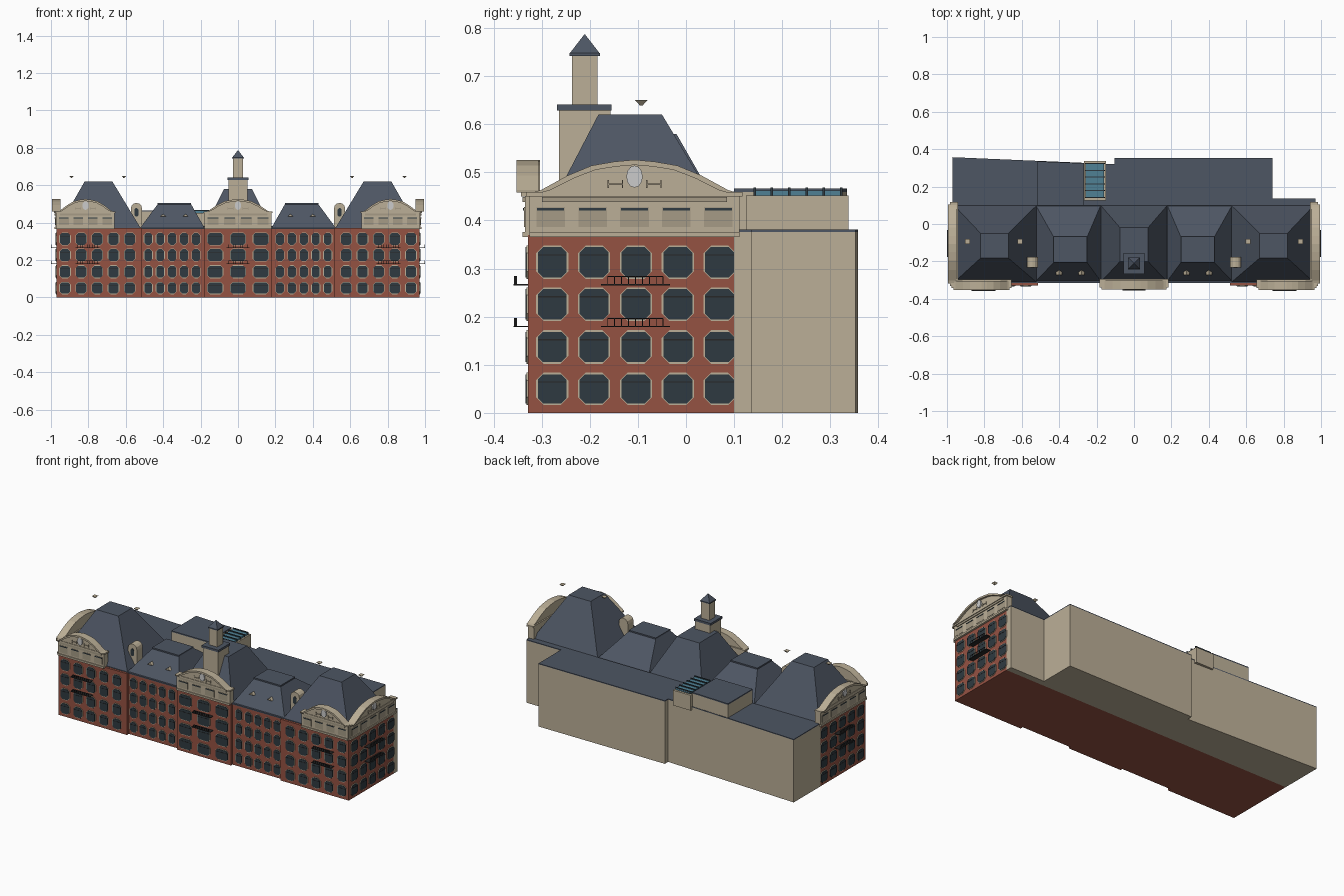
import bpy, bmesh, math

if "Cube" in bpy.data.objects:
    bpy.data.objects.remove(bpy.data.objects["Cube"])

COL = {
    "brick": (0.30, 0.085, 0.055, 1), "stone": (0.50, 0.43, 0.31, 1),
    "panel": (0.38, 0.33, 0.24, 1), "slate": (0.075, 0.092, 0.125, 1),
    "glass": (0.028, 0.042, 0.052, 1), "iron": (0.02, 0.02, 0.02, 1),
    "skylight": (0.08, 0.22, 0.30, 1), "dial": (0.65, 0.65, 0.62, 1)}
MATS = {}
for key, c in COL.items():
    MATS[key] = bpy.data.materials.new(key)
    MATS[key].diffuse_color = c
PARTS = {}


def part(name, mat):
    if name not in PARTS:
        PARTS[name] = (bmesh.new(), mat)
    return PARTS[name][0]


def loft(name, mat, a, b):
    """Closed solid between two equal loops of 3D points."""
    bm = part(name, mat)
    va, vb = [bm.verts.new(p) for p in a], [bm.verts.new(p) for p in b]
    n = len(va)
    fs = [bm.faces.new(va), bm.faces.new(vb)]
    fs += [bm.faces.new((va[i], va[(i + 1) % n], vb[(i + 1) % n], vb[i])) for i in range(n)]
    bmesh.ops.recalc_face_normals(bm, faces=fs)


def rect(x0, x1, y0, y1):
    return [(x0, y0), (x1, y0), (x1, y1), (x0, y1)]


def frustum(name, mat, base, z0, top, z1):
    loft(name, mat, [(x, y, z0) for x, y in rect(*base)], [(x, y, z1) for x, y in rect(*top)])


def box(name, mat, x0, x1, y0, y1, z0, z1):
    frustum(name, mat, (x0, x1, y0, y1), z0, (x0, x1, y0, y1), z1)


def slab(name, mat, outline, z0, z1):
    loft(name, mat, [(x, y, z0) for x, y in outline], [(x, y, z1) for x, y in outline])


# Facade frames: (u along the wall, v up, d outward) -> world
def front(plane):
    return lambda u, v, d: (u, plane - d, v)


def side(s):
    return lambda u, v, d: (s * (0.97 + d), u, v)


def relief(name, mat, F, pts, d0, d1):
    loft(name, mat, [F(u, v, d0) for u, v in pts], [F(u, v, d1) for u, v in pts])


def octagon(u, v, w, h, c):
    w, h = w / 2, h / 2
    return [(u - w + c, v - h), (u + w - c, v - h), (u + w, v - h + c), (u + w, v + h - c),
            (u + w - c, v + h), (u - w + c, v + h), (u - w, v + h - c), (u - w, v - h + c)]


ROWS = [(0.05, 0.060), (0.137, 0.063), (0.226, 0.063), (0.313, 0.063)]


def windows(F, us, w):
    for u in us:
        for v, h in ROWS:
            relief("window_frames", "stone", F, octagon(u, v, w + 0.007, h + 0.007, 0.016), -0.004, 0.003)
            relief("window_glass", "glass", F, octagon(u, v, w, h, 0.011), -0.004, 0.005)
            relief("window_transoms", "iron", F, rect(u - w / 2, u + w / 2, v + h * .22, v + h * .26), 0, 0.006)


def gable(F, c, hw, cols):
    # Attic storey, cornice and curved pediment
    relief("attic_walls", "stone", F, rect(c - hw, c + hw, 0.365, 0.452), -0.03, 0.007)
    relief("attic_sills", "stone", F, rect(c - hw, c + hw, 0.365, 0.376), 0, 0.012)
    relief("cornices", "stone", F, rect(c - hw - .006, c + hw + .006, 0.45, 0.459), -0.03, 0.015)
    relief("cornice_band", "panel", F, rect(c - hw * .88, c + hw * .88, 0.438, 0.449), 0, 0.012)
    step = 2 * hw / cols
    for i in range(cols):
        u = c - hw + step * (i + .5)
        relief("attic_panels", "panel", F, rect(u - step * .34, u + step * .34, 0.386, 0.428), 0, 0.009)
        relief("attic_slots", "glass", F, rect(u - step * .32, u + step * .32, 0.421, 0.426), 0, 0.011)
    prof = [(-1, .458), (-.92, .463), (-.66, .493), (-.42, .514), (-.2, .522), (0, .526)]
    arch = prof + [(-t, v) for t, v in prof[-2::-1]]
    outer = [(c + t * hw * .97, v) for t, v in arch]
    relief("pediments", "stone", F, outer, -0.022, 0.012)
    inner = [(c + t * hw * .88, .458 + (v - .458) * .84) for t, v in arch]
    # Projecting curved rim, one segment at a time
    for i in range(len(arch) - 1):
        relief("pediment_rims", "stone", F, [outer[i], outer[i + 1], inner[i + 1], inner[i]], 0, 0.024)
    # Round medallion with flanking bars
    disc = [(c + .017 * math.cos(a * math.pi / 6), .491 + .023 * math.sin(a * math.pi / 6)) for a in range(12)]
    relief("medallions", "dial", F, disc, 0, 0.02)
    for s in (-1, 1):
        a, b = sorted((c + s * .025, c + s * .055))
        relief("pediment_bars", "panel", F, rect(a, b, .474, .477), 0, .016)
        for e in (a, b):
            relief("pediment_bars", "panel", F, rect(e - .0015, e + .0015, .467, .484), 0, .016)


def balcony(F, c, hw, z):
    relief("balcony_floors", "iron", F, rect(c - hw, c + hw, z, z + .003), 0, .03)
    relief("balcony_rails", "iron", F, rect(c - hw * .8, c + hw * .8, z + .017, z + .019), .026, .029)
    for i in range(9):
        u = c - hw * .8 + hw * .2 * i
        relief("balcony_rails", "iron", F, rect(u - .001, u + .001, z, z + .018), .026, .029)


# Brick body: end pavilions, recessed links, centre bay
box("brick_body", "brick", -0.97, 0.97, -0.31, 0.10, 0, 0.37)
for s in (-1, 1):
    a, b = sorted((s * .513, s * .97))
    box("brick_pavilions", "brick", a, b, -0.328, -0.30, 0, 0.37)
box("brick_centre", "brick", -0.18, 0.18, -0.325, -0.30, 0, 0.37)
box("eaves", "slate", -0.97, 0.97, -0.315, 0.10, 0.366, 0.372)

# Windows, gables and balconies on every street facade
PAV, MID, CEN = front(-0.328), front(-0.31), front(-0.325)
for s in (-1, 1):
    windows(PAV, [s * (.925 - .0865 * i) for i in range(5)], 0.055)
    windows(MID, [s * (.48 - .064 * i) for i in range(5)], 0.042)
    gable(PAV, s * .815, .155, 4)
    S = side(s)
    windows(S, [-.278 + .087 * i for i in range(5)], 0.060)
    gable(S, -.107, .218, 5)
    for z in (.178, .265):
        balcony(PAV, s * .805, .065, z)
        balcony(S, -.105, .072, z)
windows(CEN, (-.122, 0, .122), 0.08)
gable(CEN, 0, .178, 4)
for z in (.178, .265):
    balcony(CEN, 0, .062, z)

# Rear wing with flat roof
rear = [(-.97, .10), (.97, .10), (.97, .137), (.74, .137), (.74, .352), (-.105, .352),
        (-.105, .32), (-.97, .357)]
slab("rear_wing", "stone", rear, 0, .376)
slab("rear_roof", "slate", rear, .376, .381)
pent = [(-.515, .10), (-.27, .10), (-.27, .325), (-.515, .335)]
slab("rear_penthouse", "stone", pent, .38, .459)
slab("rear_penthouse_roof", "slate", pent, .459, .466)

# Rooftop skylight
box("skylight_base", "stone", -.268, -.15, .125, .338, .36, .452)
box("skylight_panes", "skylight", -.258, -.16, .14, .325, .452, .462)
for i in range(6):
    y = .14 + .036 * i
    box("skylight_bars", "glass", -.262, -.156, y, y + .005, .452, .468)

# Mansard roofs
for s in (-1, 1):
    def mx(x0, x1):
        return tuple(sorted((s * x0, s * x1)))
    frustum("pavilion_roofs", "slate", mx(.52, .962) + (-.312, .10), .37, mx(.672, .82) + (-.182, -.05), .62)
    frustum("link_roofs", "slate", mx(.178, .525) + (-.305, .10), .37, mx(.25, .43) + (-.207, -.068), .497)
    box("link_roof_caps", "slate", *mx(.25, .43), -.207, -.068, .495, .505)
    # Arched dormer between pavilion and link roofs
    D = front(-.232)
    c = s * .543
    dorm = [(c - .03, .375), (c + .03, .375), (c + .03, .475)]
    dorm += [(c + .03 * math.cos(a * math.pi / 6), .478 + .027 * math.sin(a * math.pi / 6)) for a in range(1, 6)]
    dorm += [(c - .03, .475)]
    relief("dormers", "stone", D, dorm, -.055, 0)
    relief("dormer_windows", "glass", D, octagon(c, .455, .022, .045, .008), -.002, .003)
    # Small triangular roof vents
    for x in (.28, .40):
        relief("roof_vents", "stone", front(-.262), [(s * x - .016, .432), (s * x + .016, .432), (s * x, .446)], -.03, .01)
    # Small finials above the pavilion roofs
    for x in (.89, .61):
        c = s * x
        frustum("roof_finials", "stone", (c - .003, c + .003, -.096, -.09), .639,
                (c - .013, c + .013, -.106, -.08), .65)
frustum("centre_roof", "slate", (-.178, .178, -.31, .10), .37, (-.075, .075, -.20, -.02), .58)

# Clock tower
box("tower_base", "stone", -.05, .05, -.264, -.157, .42, .628)
box("tower_ledge", "slate", -.056, .056, -.268, -.155, .628, .641)
box("tower_shaft", "stone", -.027, .027, -.237, -.184, .641, .742)
box("tower_eave", "slate", -.032, .032, -.242, -.179, .742, .748)
frustum("tower_spire", "slate", (-.031, .031, -.241, -.18), .748, (-.001, .001, -.2115, -.2095), .786)

for name, (bm, mat) in PARTS.items():
    me = bpy.data.meshes.new(name)
    bm.to_mesh(me)
    bm.free()
    me.materials.append(MATS[mat])
    bpy.context.collection.objects.link(bpy.data.objects.new(name, me))

for m in bpy.data.materials:
    if m.users and not m.is_grease_pencil:
        m.use_nodes = True
        m.node_tree.nodes["Principled BSDF"].inputs["Base Color"].default_value = m.diffuse_color
